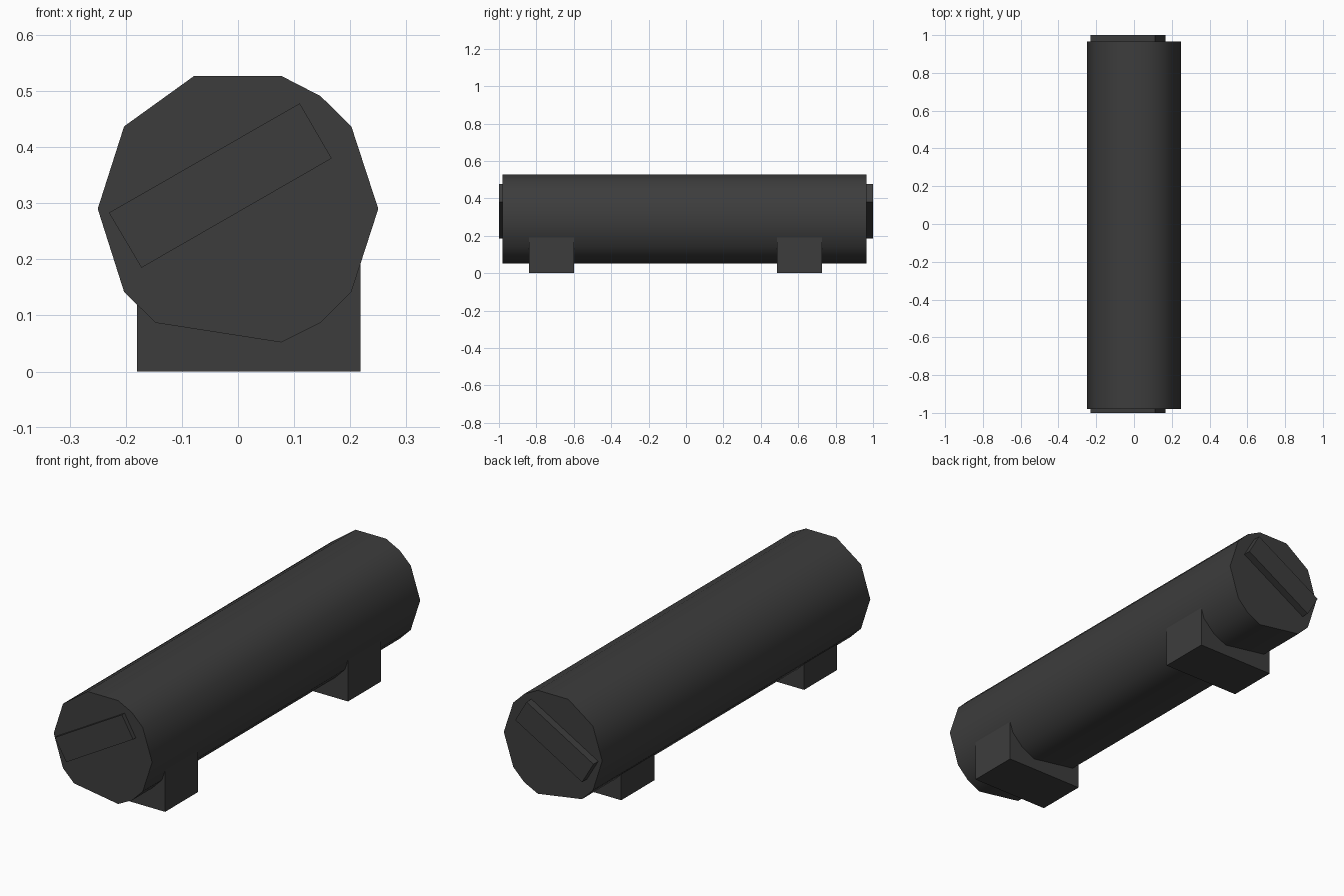
import bpy
import bmesh
from math import radians

cube = bpy.data.objects.get("Cube")
if cube:
    bpy.data.objects.remove(cube, do_unlink=True)

# One dark grey for every part
grey = bpy.data.materials.new("dark_grey")
grey.use_nodes = True
colour = (0.046, 0.046, 0.046, 1)
grey.diffuse_color = colour
grey.node_tree.nodes["Principled BSDF"].inputs["Base Color"].default_value = colour


def prism(name, outline, y_start, y_end, smooth=False):
    """Extrude an (x, z) outline along y."""
    bm = bmesh.new()
    face = bm.faces.new([bm.verts.new((x, y_start, z)) for x, z in outline])
    grown = bmesh.ops.extrude_face_region(bm, geom=[face])["geom"]
    moved = [v for v in grown if isinstance(v, bmesh.types.BMVert)]
    bmesh.ops.translate(bm, verts=moved, vec=(0, y_end - y_start, 0))
    bmesh.ops.recalc_face_normals(bm, faces=bm.faces[:])
    mesh = bpy.data.meshes.new(name)
    bm.to_mesh(mesh)
    bm.free()
    mesh.materials.append(grey)
    obj = bpy.data.objects.new(name, mesh)
    bpy.context.collection.objects.link(obj)
    if smooth:
        bpy.ops.object.select_all(action="DESELECT")
        obj.select_set(True)
        bpy.context.view_layer.objects.active = obj
        bpy.ops.object.shade_smooth_by_angle(angle=radians(60))
    return obj


# Long tube with an uneven twelve-sided section
tube_outline = [
    (-0.25, 0.29), (-0.203, 0.437), (-0.078, 0.527), (0.077, 0.527),
    (0.147, 0.491), (0.202, 0.437), (0.25, 0.29), (0.202, 0.142),
    (0.147, 0.087), (0.077, 0.052), (-0.147, 0.087), (-0.203, 0.142),
]
prism("tube", tube_outline, -0.98, 0.965, smooth=True)

# Slanted raised bar on each end cap
bar_outline = [(-0.23, 0.283), (0.11, 0.478), (0.167, 0.38), (-0.172, 0.185)]
prism("front_end_bar", bar_outline, -1.0, -0.95)
prism("back_end_bar", bar_outline, 0.93, 1.0)

# Mounting feet, set slightly to the left
foot_outline = [(-0.18, 0), (0.218, 0), (0.218, 0.192), (-0.18, 0.192)]
for name, y in (("front_foot", -0.84), ("back_foot", 0.487)):
    prism(name, foot_outline, y, y + 0.24)
